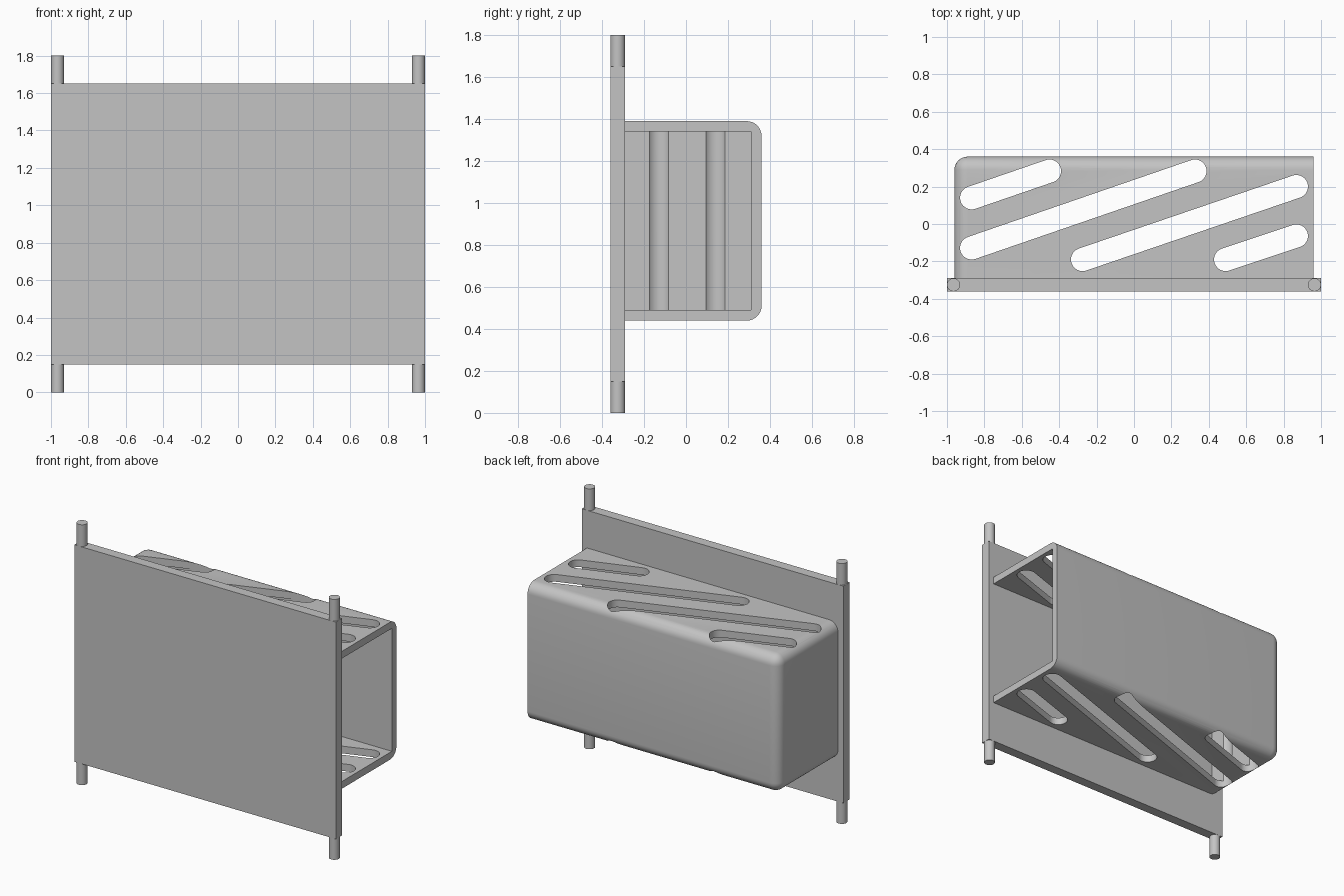
import bpy, bmesh, math
from mathutils import Vector

if "Cube" in bpy.data.objects:
    bpy.data.objects.remove(bpy.data.objects["Cube"])

grey = bpy.data.materials.new("light_grey")
grey.diffuse_color = (0.55, 0.55, 0.55, 1)
grey.use_nodes = True
grey.node_tree.nodes["Principled BSDF"].inputs["Base Color"].default_value = grey.diffuse_color


def add_object(name, bm):
    bmesh.ops.recalc_face_normals(bm, faces=bm.faces)
    mesh = bpy.data.meshes.new(name)
    bm.to_mesh(mesh)
    bm.free()
    mesh.materials.append(grey)
    obj = bpy.data.objects.new(name, mesh)
    bpy.context.collection.objects.link(obj)
    return obj


def box_mesh(lo, hi):
    bm = bmesh.new()
    bmesh.ops.create_cube(bm, size=1)
    for v in bm.verts:
        v.co = Vector([hi[i] if v.co[i] > 0 else lo[i] for i in range(3)])
    return bm


def smooth(obj):
    bpy.ops.object.select_all(action='DESELECT')
    obj.select_set(True)
    bpy.context.view_layer.objects.active = obj
    bpy.ops.object.shade_smooth_by_angle(angle=math.radians(30))


def cut(obj, cutter):
    bpy.ops.object.select_all(action='DESELECT')
    obj.select_set(True)
    bpy.context.view_layer.objects.active = obj
    mod = obj.modifiers.new("cut", 'BOOLEAN')
    mod.operation, mod.solver, mod.object = 'DIFFERENCE', 'EXACT', cutter
    bpy.ops.object.modifier_apply(modifier=mod.name)
    bpy.data.objects.remove(cutter)


# Flat front panel
add_object("front_panel", box_mesh((-1, -0.36, 0.15), (1, -0.29, 1.65)))

# Hinge pins at the four panel corners
for side, x in (("left", -0.965), ("right", 0.965)):
    for end, z in (("lower", 0.08), ("upper", 1.72)):
        bm = bmesh.new()
        bmesh.ops.create_cone(bm, cap_ends=True, segments=40,
                              radius1=0.035, radius2=0.035, depth=0.16)
        bmesh.ops.translate(bm, verts=bm.verts, vec=(x, -0.325, z))
        smooth(add_object(f"{side}_{end}_pin", bm))

# Tray shell: rounded on the back and left edges, square at the open right end
bm = box_mesh((-0.96, -0.29, 0.44), (0.96, 0.36, 1.39))


def is_rounded(edge):
    a, b = (v.co for v in edge.verts)
    m = (a + b) / 2
    planes = (m.x < -0.9) + (m.y > 0.3) + (m.z < 0.5 or m.z > 1.3)
    return planes == 2 and m.x < 0.9 and m.y > -0.2


bmesh.ops.bevel(bm, geom=[e for e in bm.edges if is_rounded(e)], offset=0.07,
                segments=8, profile=0.5, affect='EDGES')
tray = add_object("tray", bm)

# Hollow it out, open towards the panel and the right
cut(tray, add_object("cavity_cutter",
                     box_mesh((-0.91, -0.5, 0.49), (1.2, 0.31, 1.34))))

# Slanted drain slots, running the full height
slots = [((-0.868, 0.14), (-0.452, 0.283)), ((-0.868, -0.128), (0.326, 0.283)),
         ((-0.275, -0.19), (0.868, 0.2)), ((0.49, -0.19), (0.868, -0.064))]
bm = bmesh.new()
for start, end in slots:
    direction = math.atan2(end[1] - start[1], end[0] - start[0])
    ring = []
    for centre, turn in ((end, -math.pi / 2), (start, math.pi / 2)):
        for i in range(17):
            a = direction + turn + math.pi * i / 16
            ring.append(bm.verts.new((centre[0] + 0.062 * math.cos(a),
                                      centre[1] + 0.062 * math.sin(a), 0.3)))
    face = bm.faces.new(ring)
    ext = bmesh.ops.extrude_face_region(bm, geom=[face])
    top = [g for g in ext["geom"] if isinstance(g, bmesh.types.BMVert)]
    bmesh.ops.translate(bm, verts=top, vec=(0, 0, 1.3))
    if not face.is_valid:
        bm.faces.new(ring)
cutter = add_object("slot_cutter", bm)
cut(tray, cutter)
smooth(tray)
